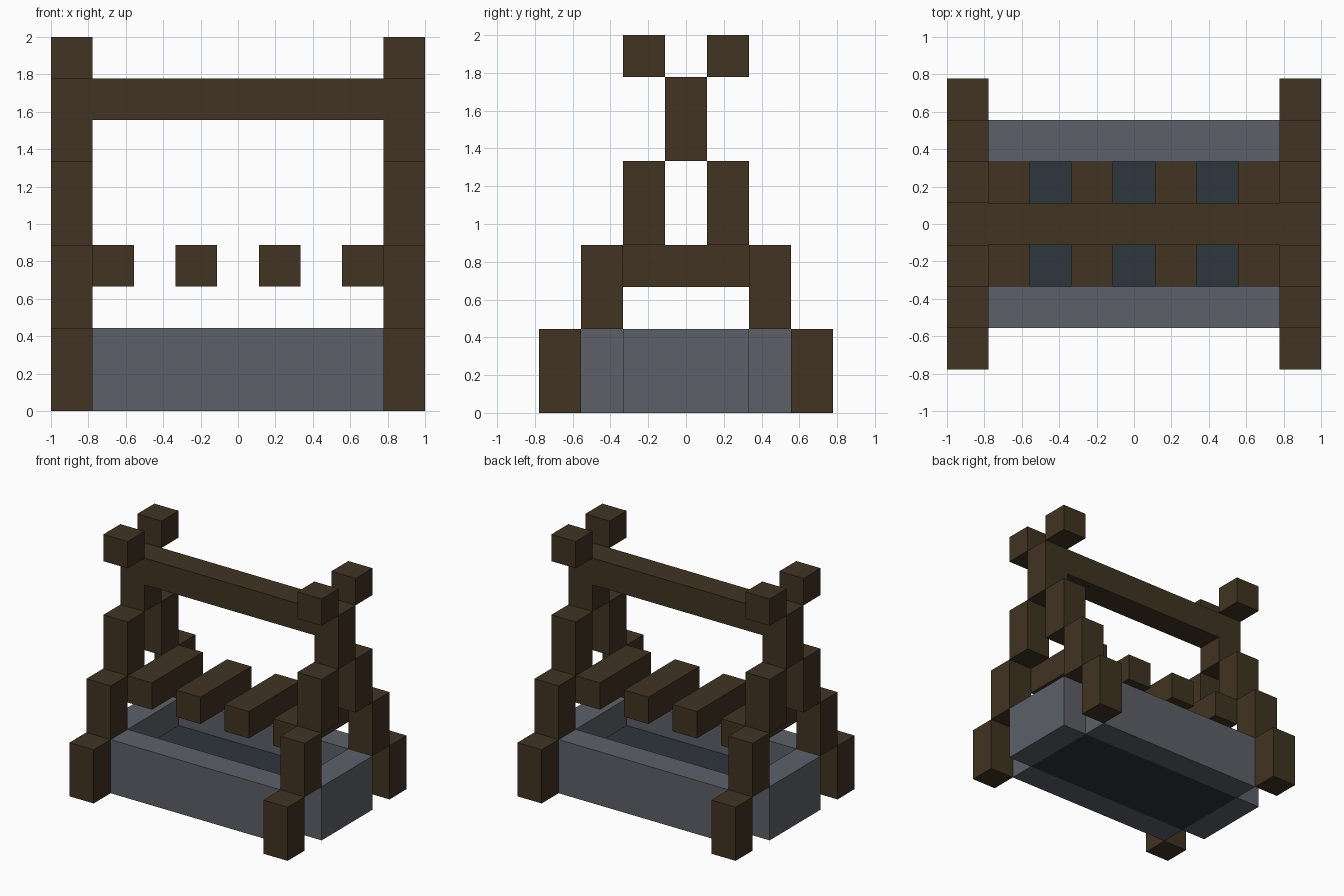
import bpy
import bmesh
from mathutils import Vector

U = 2 / 9  # block size

cube = bpy.data.objects.get("Cube")
if cube:
    bpy.data.objects.remove(cube, do_unlink=True)


def material(name, rgb):
    m = bpy.data.materials.new(name)
    m.use_nodes = True
    m.diffuse_color = (*rgb, 1)
    bsdf = m.node_tree.nodes["Principled BSDF"]
    bsdf.inputs["Base Color"].default_value = (*rgb, 1)
    bsdf.inputs["Roughness"].default_value = 0.9
    return m


WOOD = material("dark wood", (0.052, 0.033, 0.016))
STONE = material("grey stone", (0.109, 0.117, 0.138))
WATER = material("dark water", (0.027, 0.037, 0.048))


def box(name, mat, x, y, z):
    """Box from (low, high) ranges given in blocks."""
    lo, hi = (Vector(c) * U for c in zip(x, y, z))
    bm = bmesh.new()
    bmesh.ops.create_cube(bm, size=1)
    bmesh.ops.scale(bm, vec=hi - lo, verts=bm.verts)
    bmesh.ops.translate(bm, vec=(lo + hi) / 2, verts=bm.verts)
    mesh = bpy.data.meshes.new(name)
    bm.to_mesh(mesh)
    bm.free()
    mesh.materials.append(mat)
    obj = bpy.data.objects.new(name, mesh)
    bpy.context.collection.objects.link(obj)


def span(side, a, b):
    """Range a..b, mirrored when side is -1."""
    return tuple(sorted((side * a, side * b)))


# Stepped A-frames at both ends
for sx, end in ((1, "left"), (-1, "right")):
    x = span(sx, 3.5, 4.5)
    for sy, face in ((-1, "front"), (1, "back")):
        box(f"lower_leg_{face}_{end}", WOOD, x, span(sy, 2.5, 3.5), (0, 2))
        box(f"middle_leg_{face}_{end}", WOOD, x, span(sy, 1.5, 2.5), (2, 4))
        box(f"upper_leg_{face}_{end}", WOOD, x, span(sy, 0.5, 1.5), (4, 6))
        box(f"fork_tip_{face}_{end}", WOOD, x, span(sy, 0.5, 1.5), (8, 9))
    box(f"centre_post_{end}", WOOD, x, (-0.5, 0.5), (6, 8))
    # Short tub wall under the frame
    box(f"tub_end_{end}", STONE, x, (-1.5, 1.5), (0, 2))

# Ridge beam
box("ridge_beam", WOOD, (-3.5, 3.5), (-0.5, 0.5), (7, 8))

# Slats across the tub
for i in range(4):
    x0 = -3.5 + 2 * i
    box(f"slat_{i + 1}", WOOD, (x0, x0 + 1), (-1.5, 1.5), (3, 4))

# Long tub walls and the filling
for sy, face in ((-1, "front"), (1, "back")):
    box(f"tub_wall_{face}", STONE, (-3.5, 3.5), span(sy, 1.5, 2.5), (0, 2))
box("water", WATER, (-3.5, 3.5), (-1.5, 1.5), (0, 1))
